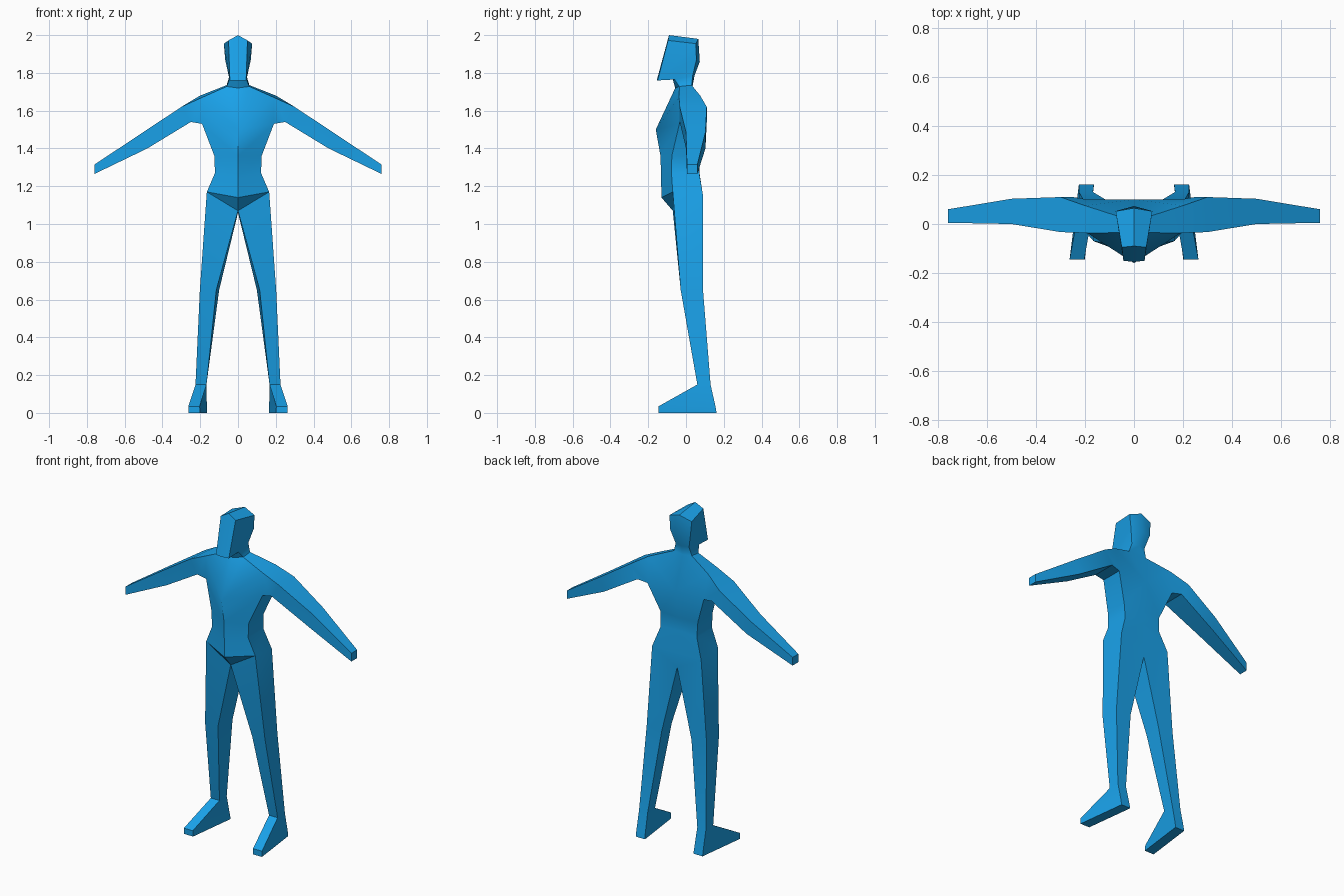
import bpy, bmesh, math

if "Cube" in bpy.data.objects:
    bpy.data.objects.remove(bpy.data.objects["Cube"])

bm = bmesh.new()


def ring(*pts):
    return [bm.verts.new(p) for p in pts]


def box_ring(x0, x1, y0, y1, z):
    """Four-sided leg section: inner front, outer front, outer back, inner back."""
    return ring((x0, y0, z), (x1, y0, z), (x1, y1, z), (x0, y1, z))


def arm_ring(x, lean, y0, y1, z0, z1):
    """Four-sided arm section: low front, low back, high back, high front."""
    return ring((x - lean, y0, z0), (x - lean, y1, z0), (x, y1, z1), (x, y0, z1))


def half_ring(front, side_x, side_front, side_back, back):
    """Half of a trunk section from the front centre line round to the back."""
    return ring((0, *front), (side_x, *side_front), (side_x, *side_back), (0, *back))


def loft(rings, closed):
    for a, b in zip(rings, rings[1:]):
        for i in range(len(a) if closed else len(a) - 1):
            j = (i + 1) % len(a)
            bm.faces.new((a[i], a[j], b[j], b[i]))


# trunk: hip, waist, ribs, chest
hip = half_ring((-.13, 1.14), .165, (-.07, 1.17), (.09, 1.15), (.088, 1.15))
waist = half_ring((-.132, 1.25), .122, (-.077, 1.27), (.07, 1.27), (.07, 1.28))
ribs = half_ring((-.135, 1.36), .125, (-.075, 1.36), (.065, 1.36), (.075, 1.36))
chest = half_ring((-.16, 1.5), .19, (-.035, 1.53), (.10, 1.53), (.10, 1.53))
loft([hip, waist, ribs, chest], False)

# neck and wedge-shaped head
neck = half_ring((-.057, 1.72), .06, (-.035, 1.728), (.03, 1.735), (.035, 1.73))
throat = half_ring((-.07, 1.765), .045, (-.06, 1.765), (.035, 1.785), (.045, 1.785))
jaw = ring((0, -.155, 1.76), (.043, -.15, 1.76), (.068, .055, 1.87), (0, .073, 1.86))
crown = ring((0, -.09, 2.0), (.05, -.095, 1.972), (.075, .052, 1.955), (0, .065, 1.98))
loft([neck, throat, jaw, crown], False)
bm.faces.new(crown)

# shoulder joins chest, neck and arm
high_back, high_front = ring((.2, .075, 1.68), (.19, -.037, 1.67))
bm.faces.new((chest[0], high_front, neck[1], neck[0]))
bm.faces.new((chest[0], chest[1], high_front))
bm.faces.new((chest[3], neck[3], neck[2], high_back))
bm.faces.new((chest[3], high_back, chest[2]))
bm.faces.new((neck[1], high_front, high_back, neck[2]))

# arm
arm = [[chest[1], chest[2], high_back, high_front],
       arm_ring(.30, .05, -.033, .11, 1.54, 1.62),
       arm_ring(.50, .02, 0, .103, 1.40, 1.487),
       arm_ring(.76, 0, .005, .06, 1.265, 1.315)]
loft(arm, True)
bm.faces.new(arm[-1])

# leg, starting from the crotch
crotch = ring((0, -.07, 1.07), (0, .085, 1.06))
bm.faces.new((hip[0], hip[1], crotch[0]))
bm.faces.new((hip[3], crotch[1], hip[2]))
knee = box_ring(.115, .202, -.028, .09, .65)
knee[3].co.x = .10
ankle = box_ring(.167, .225, .06, .13, .15)
# foot: toes turned slightly outward
foot_top = box_ring(.165, .225, -.145, .156, .035)
sole = box_ring(.163, .225, -.145, .162, 0)
for v in foot_top[:2] + sole[:2]:
    v.co.x += .038
leg = [[crotch[0], hip[1], hip[2], crotch[1]], knee, ankle, foot_top, sole]
loft(leg, True)
bm.faces.new(sole)

# mirror to the other side
bmesh.ops.mirror(bm, geom=bm.verts[:] + bm.edges[:] + bm.faces[:],
                 axis='X', merge_dist=.0005)
bmesh.ops.remove_doubles(bm, verts=bm.verts[:], dist=.0005)
bmesh.ops.recalc_face_normals(bm, faces=bm.faces[:])

mesh = bpy.data.meshes.new("figure_body")
bm.to_mesh(mesh)
bm.free()
body = bpy.data.objects.new("figure_body", mesh)
bpy.context.collection.objects.link(body)

mat = bpy.data.materials.new("blue")
mat.diffuse_color = (.01, .36, .82, 1)
mat.use_nodes = True
mat.node_tree.nodes["Principled BSDF"].inputs["Base Color"].default_value = mat.diffuse_color
mesh.materials.append(mat)

bpy.context.view_layer.objects.active = body
body.select_set(True)
bpy.ops.object.shade_smooth_by_angle(angle=math.radians(35))
